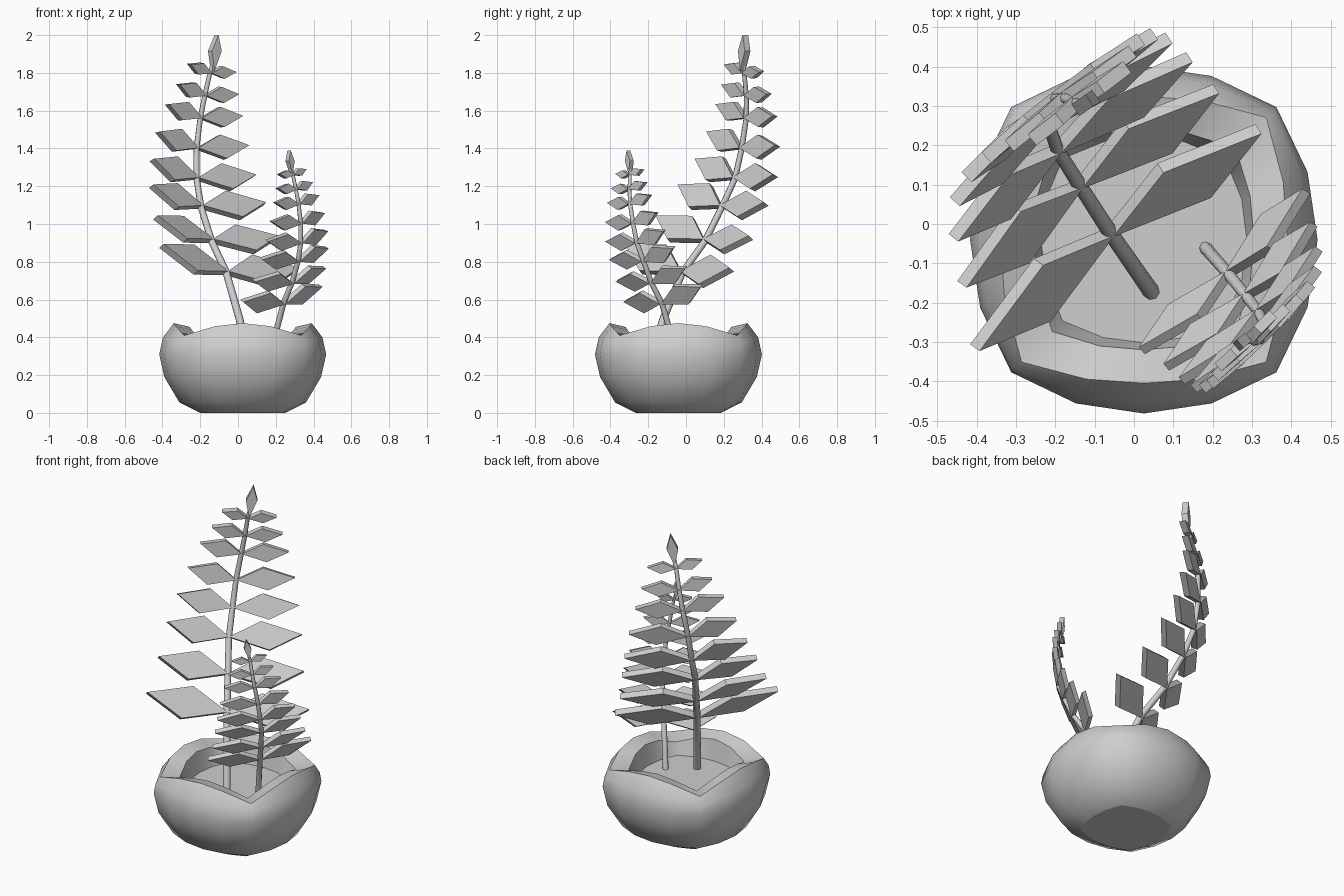
import bpy, bmesh, math
from mathutils import Vector

cube = bpy.data.objects.get("Cube")
if cube:
    bpy.data.objects.remove(cube)

COLOUR = (0.62, 0.62, 0.62, 1)
grey = bpy.data.materials.new("plain_grey")
grey.use_nodes = True
grey.diffuse_color = COLOUR
grey.node_tree.nodes["Principled BSDF"].inputs["Base Color"].default_value = COLOUR


def finish(name, bm):
    bmesh.ops.recalc_face_normals(bm, faces=bm.faces)
    mesh = bpy.data.meshes.new(name)
    bm.to_mesh(mesh)
    bm.free()
    mesh.materials.append(grey)
    obj = bpy.data.objects.new(name, mesh)
    bpy.context.scene.collection.objects.link(obj)


def loft(name, rings, sharp_rings):
    """Skin a list of closed point rings and cap both ends."""
    bm = bmesh.new()
    loops = [[bm.verts.new(p) for p in ring] for ring in rings]
    n = len(loops[0])
    for a, b in zip(loops, loops[1:]):
        for i in range(n):
            bm.faces.new((a[i], a[(i + 1) % n], b[(i + 1) % n], b[i])).smooth = True
    bm.faces.new(loops[0])
    bm.faces.new(loops[-1])
    for r in sharp_rings:
        for i in range(n):
            bm.edges.get((loops[r][i], loops[r][(i + 1) % n])).smooth = False
    finish(name, bm)


# Rounded-square pot: (height, height change at corner, radius, radius change at corner)
POT = [(0, 0, .225, .03), (.055, 0, .335, .03), (.19, 0, .415, .035), (.31, 0, .442, .035),
       (.40, -.035, .422, .045), (.475, -.065, .365, .075),
       (.455, -.06, .28, .05), (.33, 0, .262, .03)]
rings = []
for z, dz, r, dr in POT:
    ring = []
    for i in range(16):
        a = math.tau * i / 16
        k = math.sin(2 * a) ** 4
        rad = r + dr * k
        ring.append((.025 + rad * math.cos(a), -.04 + rad * math.sin(a), z + dz * k))
    rings.append(ring)
loft("pot_with_soil", rings, (0, 5, 6, 7))

# Stem path: (lean, sideways drift, height); leaf pairs start at the third point
STEM = [(0, 0, -.02), (.08, 0, .2), (.2, 0, .44), (.345, .005, .61), (.45, .01, .79),
        (.52, .03, .94), (.55, .05, 1.1), (.558, .08, 1.26), (.545, .1, 1.38),
        (.52, .116, 1.5), (.505, .13, 1.56)]
# Leaf lengths of each pair: low side, lifted side
LEAVES = [(.46, .45), (.425, .39), (.41, .345), (.375, .31),
          (.33, .27), (.265, .23), (.21, .185), (.16, .145)]
UP = Vector((0, 0, 1))


def slab(bm, corners, thick):
    """Flat diamond plate with thickness."""
    n = (corners[2] - corners[0]).cross(corners[1] - corners[3]).normalized() * thick / 2
    front = [bm.verts.new(c + n) for c in corners]
    back = [bm.verts.new(c - n) for c in corners]
    bm.faces.new(front)
    bm.faces.new(back[::-1])
    for i in range(4):
        j = (i + 1) % 4
        bm.faces.new((front[i], back[i], back[j], front[j]))


def plant(name, base, lean_dir, scale, lean):
    s = Vector((*lean_dir, 0)).normalized()
    u = Vector((s.y, -s.x, 0))
    path = [Vector(base) + (s * h * lean + u * d + UP * z) * scale for h, d, z in STEM]
    last = len(path) - 1
    tangents = [(path[min(i + 1, last)] - path[max(i - 1, 0)]).normalized()
                for i in range(last + 1)]

    # Tapered round stem
    rings = []
    for i, (p, t) in enumerate(zip(path, tangents)):
        side = (u - t * u.dot(t)).normalized()
        other = t.cross(side)
        r = (.022 - .0011 * i) * (.35 + .65 * scale)
        rings.append([p + (side * math.cos(a) + other * math.sin(a)) * r
                      for a in (math.tau * k / 8 for k in range(8))])
    loft(name + "_stem", rings, (0, last))

    # Paired diamond leaves: one side level, the other lifted and swept forward
    bm = bmesh.new()
    thick = .036 * (.3 + .7 * scale)
    for p, t, (low, lifted) in zip(path[2:], tangents[2:], LEAVES):
        w = (t + s * .1).normalized() * (low + lifted) * scale * .11
        for tip in ((u + UP * .04) * low, (UP * .32 - u - s * .1) * lifted):
            tip = tip * scale
            slab(bm, [p, p + tip * .43 + w, p + tip, p + tip * .57 - w], thick)

    # Pointed end leaf
    t = (UP + u * .13).normalized()
    start = path[last] - t * .05 * scale
    end = t * .193 * scale
    w = u * .032 * scale
    slab(bm, [start, start + end * .55 + w, start + end, start + end * .55 - w], thick)
    finish(name + "_leaves", bm)


plant("tall_plant", (.053, -.185, .3), (-.57, .82), 1, 1)
plant("short_plant", (.175, -.053, .3), (.66, -.75), .64, .78)
